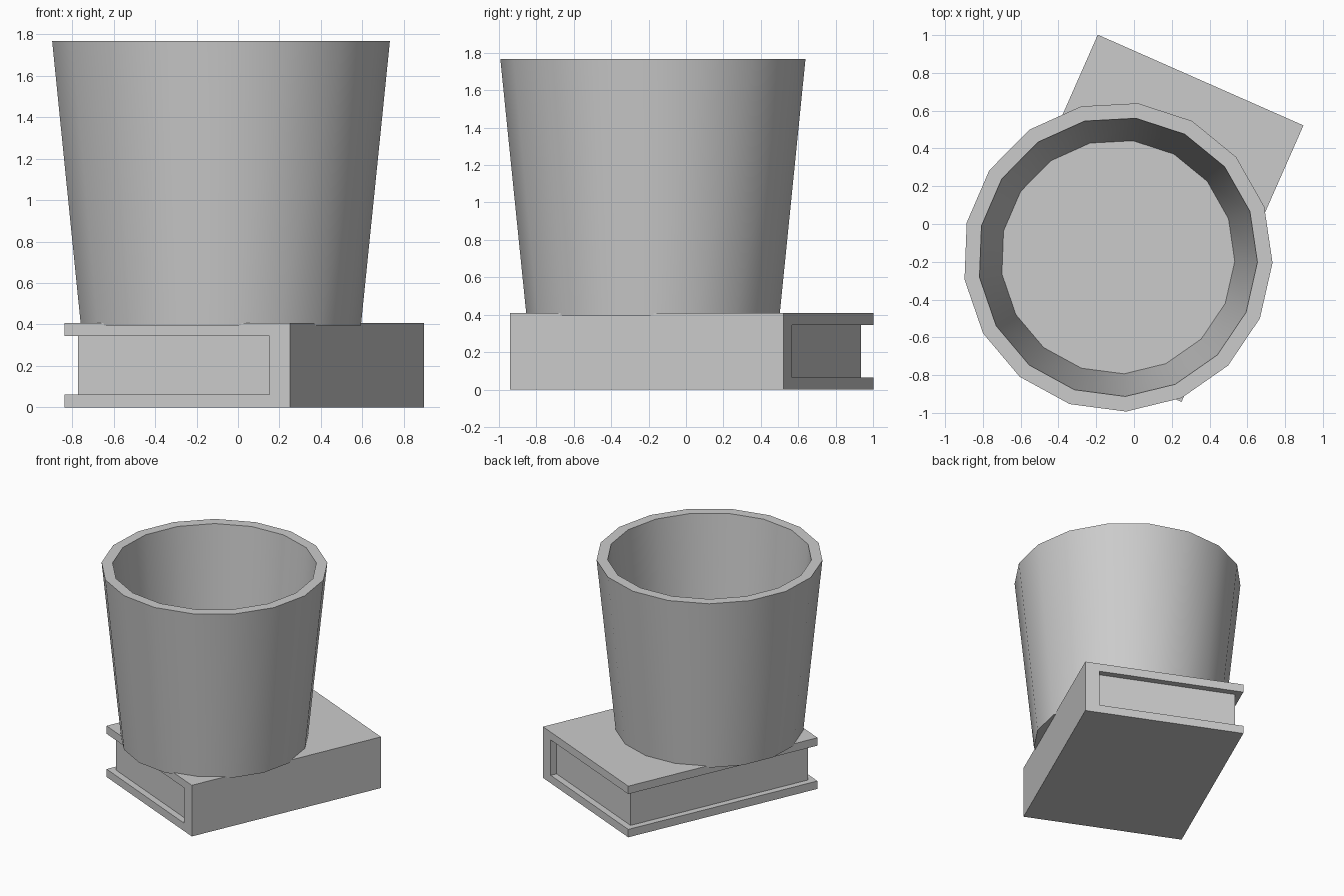
import bpy, bmesh
from math import radians, sin, cos, tau
from mathutils import Matrix

if "Cube" in bpy.data.objects:
    bpy.data.objects.remove(bpy.data.objects["Cube"])


def new_object(name, bm):
    bmesh.ops.recalc_face_normals(bm, faces=bm.faces)
    mesh = bpy.data.meshes.new(name)
    bm.to_mesh(mesh)
    bm.free()
    ob = bpy.data.objects.new(name, mesh)
    bpy.context.collection.objects.link(ob)
    return ob


def prism(name, profile, y0, y1, matrix):
    """Extrude an (x, z) outline along local y."""
    bm = bmesh.new()
    face = bm.faces.new([bm.verts.new((x, y0, z)) for x, z in profile])
    ext = bmesh.ops.extrude_face_region(bm, geom=[face])["geom"]
    verts = [v for v in ext if isinstance(v, bmesh.types.BMVert)]
    bmesh.ops.translate(bm, verts=verts, vec=(0, y1 - y0, 0))
    bmesh.ops.transform(bm, matrix=matrix, verts=bm.verts)
    return new_object(name, bm)


def lathe(name, rings, sides, start, centre):
    """Join (radius, z) rings and cap both ends."""
    bm = bmesh.new()
    loops = []
    for r, z in rings:
        loops.append([bm.verts.new((centre[0] + r * cos(start + tau * i / sides),
                                    centre[1] + r * sin(start + tau * i / sides), z))
                      for i in range(sides)])
    for a, b in zip(loops, loops[1:]):
        for i in range(sides):
            j = (i + 1) % sides
            bm.faces.new((a[i], a[j], b[j], b[i]))
    bm.faces.new(loops[0])
    bm.faces.new(loops[-1])
    return new_object(name, bm)


# Book dimensions: half width, half length, height, board, spine, page inset
W, L, H, T, S, IN = 0.595, 0.80, 0.408, 0.063, 0.108, 0.05
place = Matrix.Translation((0.03, 0.03, 0)) @ Matrix.Rotation(radians(-23.8), 4, 'Z')

# C-shaped cover: two boards joined by the spine
prism("book_cover",
      [(-W, 0), (W, 0), (W, H), (-W, H), (-W, H - T), (W - S, H - T), (W - S, T), (-W, T)],
      -L, L, place)

# Page block set back from the cover edges
prism("book_pages",
      [(-W + IN, T), (W - S, T), (W - S, H - T), (-W + IN, H - T)],
      -L + IN, L - IN, place)

# Tapered hollow cup with 17 sides
cup = lathe("cup", [(0.68, 0.395), (0.82, 1.768), (0.74, 1.768), (0.62, 0.48)],
            17, radians(-2.2), (-0.086, -0.174))
bpy.context.view_layer.objects.active = cup
cup.select_set(True)
bpy.ops.object.shade_smooth_by_angle(angle=radians(30))
